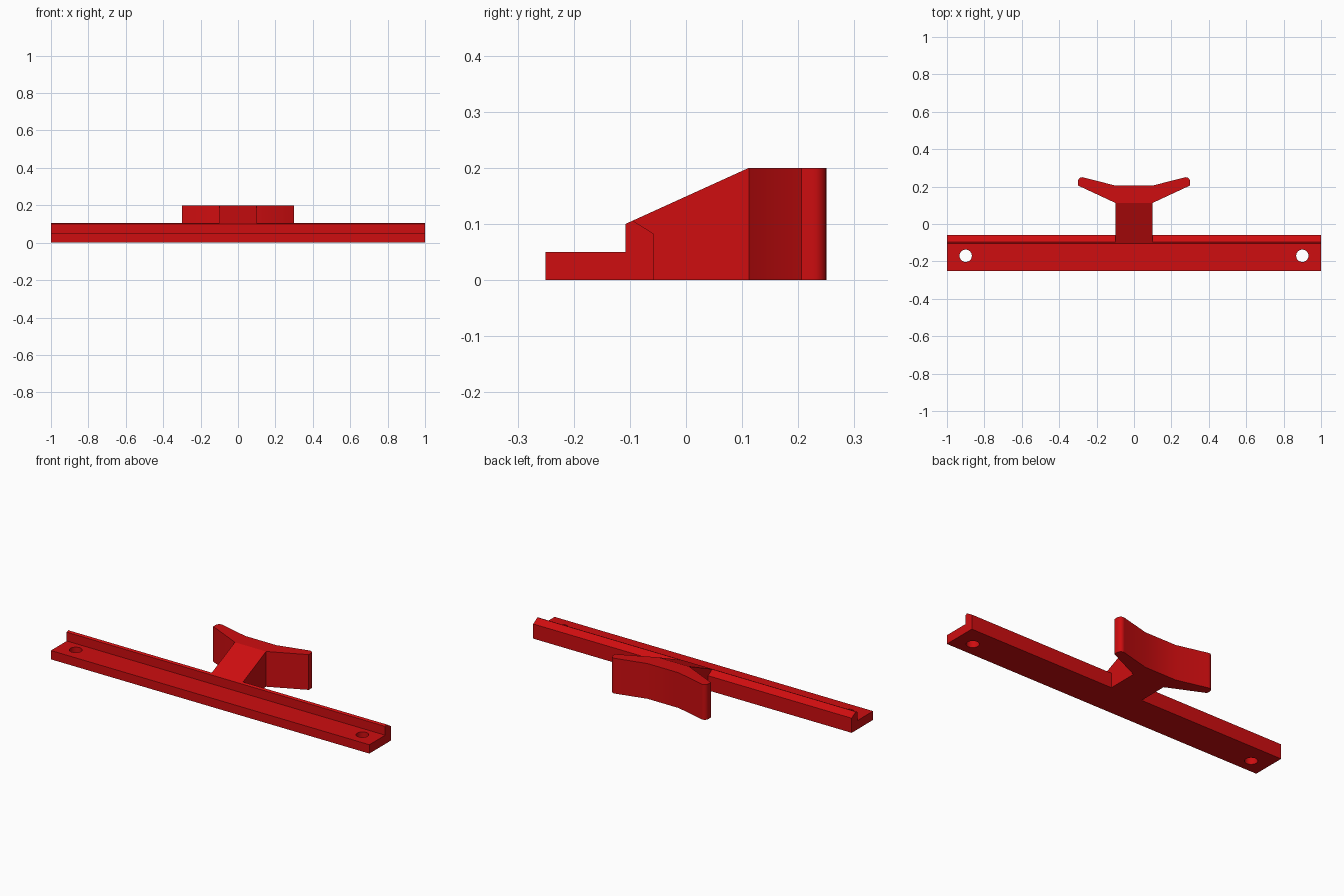
import bpy, bmesh, math
from mathutils import Vector

cube = bpy.data.objects.get("Cube")
if cube:
    bpy.data.objects.remove(cube, do_unlink=True)

red = bpy.data.materials.new("glossy red")
red.use_nodes = True
colour = (0.62, 0.004, 0.005, 1)
red.diffuse_color = colour
red.node_tree.nodes["Principled BSDF"].inputs["Base Color"].default_value = colour


def extrude(name, points, direction):
    """Extrude a closed 3D outline along a direction into a solid."""
    bm = bmesh.new()
    face = bm.faces.new([bm.verts.new(p) for p in points])
    new = bmesh.ops.extrude_face_region(bm, geom=[face])["geom"]
    moved = [v for v in new if isinstance(v, bmesh.types.BMVert)]
    bmesh.ops.translate(bm, vec=Vector(direction), verts=moved)
    bmesh.ops.recalc_face_normals(bm, faces=bm.faces)
    mesh = bpy.data.meshes.new(name)
    bm.to_mesh(mesh)
    bm.free()
    mesh.materials.append(red)
    obj = bpy.data.objects.new(name, mesh)
    bpy.context.collection.objects.link(obj)
    return obj


# Long base rail: flat strip with a raised lip along the back
rail_profile = [(-0.25, 0), (-0.058, 0), (-0.058, 0.083), (-0.095, 0.106),
                (-0.108, 0.1), (-0.108, 0.05), (-0.25, 0.05)]
rail = extrude("base_rail", [(-1, y, z) for y, z in rail_profile], (2, 0, 0))

# Screw holes near both ends
for side, x in (("left", 0.9), ("right", -0.9)):
    bpy.ops.mesh.primitive_cylinder_add(vertices=32, radius=0.033, depth=0.3,
                                        location=(x, -0.17, 0))
    cutter = bpy.context.object
    cutter.name = side + "_hole_cutter"
    cutter.data.materials.append(red)
    cutter.hide_render = True
    cutter.hide_set(True)
    cut = rail.modifiers.new(side + "_hole", 'BOOLEAN')
    cut.operation = 'DIFFERENCE'
    cut.solver = 'EXACT'
    cut.object = cutter

# Apply the cuts and discard the cutters
mesh = bpy.data.meshes.new_from_object(
    rail.evaluated_get(bpy.context.evaluated_depsgraph_get()))
rail.modifiers.clear()
rail.data = mesh
for side in ("left", "right"):
    bpy.data.objects.remove(bpy.data.objects[side + "_hole_cutter"], do_unlink=True)

# Sloped neck joining the rail to the head
neck_profile = [(-0.108, 0), (0.112, 0), (0.112, 0.2), (-0.108, 0.1)]
extrude("neck", [(-0.098, y, z) for y, z in neck_profile], (0.196, 0, 0))

# Flared head with rounded wing tips, mirrored about the centre
tip = [(0.277 + 0.023 * math.cos(a), 0.227 + 0.023 * math.sin(a))
       for a in (math.radians(105 * i / 8) for i in range(9))]
half = [(0.098, 0.112), (0.3, 0.206)] + tip + [(0.098, 0.205)]
outline = half + [(-x, y) for x, y in reversed(half)]
head = extrude("flared_head", [(x, y, 0) for x, y in outline], (0, 0, 0.2))

# Smooth the rounded tips and hole walls, keeping edges sharp
for obj in (rail, head):
    bpy.ops.object.select_all(action='DESELECT')
    obj.select_set(True)
    bpy.context.view_layer.objects.active = obj
    bpy.ops.object.shade_smooth_by_angle(angle=math.radians(25))
